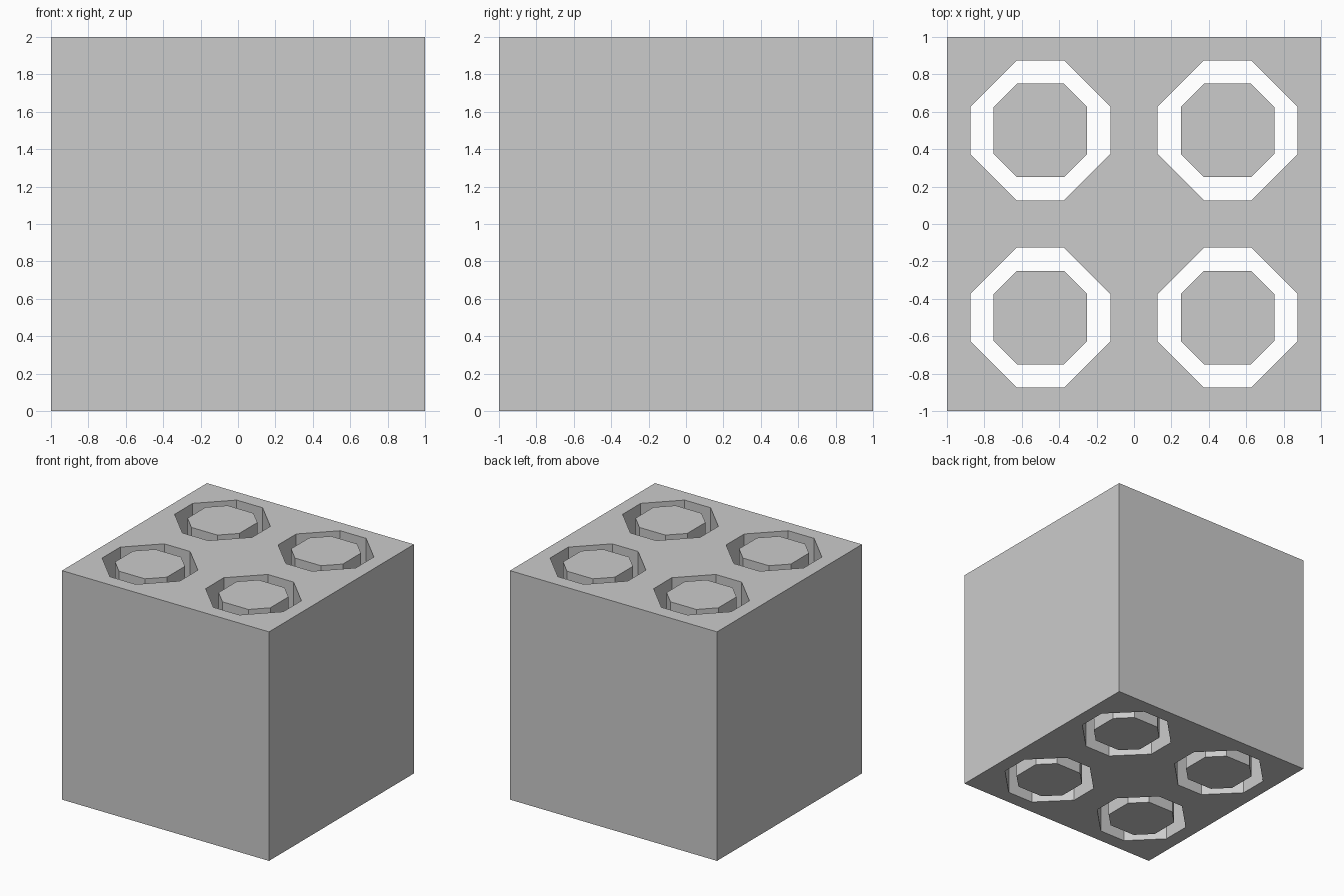
import bpy, bmesh

if "Cube" in bpy.data.objects:
    bpy.data.objects.remove(bpy.data.objects["Cube"])

HEIGHT = 2.0
CENTRES = [(x, y) for x in (-0.5, 0.5) for y in (-0.5, 0.5)]


def octagon(cx, cy, half, flat=0.125):
    """Chamfered square outline; flat is half the length of the straight sides."""
    h, f = half, flat
    pts = [(h, -f), (h, f), (f, h), (-f, h), (-h, f), (-h, -f), (-f, -h), (f, -h)]
    return [(cx + x, cy + y) for x, y in pts]


def prisms(name, outlines, z0, z1):
    """One object made of vertical prisms over the given outlines."""
    bm = bmesh.new()
    for pts in outlines:
        face = bm.faces.new([bm.verts.new((x, y, z0)) for x, y in pts])
        top = bmesh.ops.extrude_face_region(bm, geom=[face])["geom"]
        bmesh.ops.translate(bm, vec=(0, 0, z1 - z0),
                            verts=[v for v in top if isinstance(v, bmesh.types.BMVert)])
    bmesh.ops.recalc_face_normals(bm, faces=bm.faces)
    mesh = bpy.data.meshes.new(name)
    bm.to_mesh(mesh)
    bm.free()
    obj = bpy.data.objects.new(name, mesh)
    bpy.context.collection.objects.link(obj)
    return obj


# Outer block with four octagonal shafts running right through it
block = prisms("block", [[(-1, -1), (1, -1), (1, 1), (-1, 1)]], 0, HEIGHT)
cutter = prisms("shaft_cutter", [octagon(x, y, 0.375) for x, y in CENTRES], -0.2, HEIGHT + 0.2)
cutter.hide_render = True
cutter.hide_set(True)
cut = block.modifiers.new("shafts", "BOOLEAN")
cut.operation = "DIFFERENCE"
cut.solver = "EXACT"
cut.object = cutter

# Free-standing octagonal core inside each shaft, flush with both ends
for i, (x, y) in enumerate(CENTRES, 1):
    prisms(f"core_{i}", [octagon(x, y, 0.25)], 0, HEIGHT)
